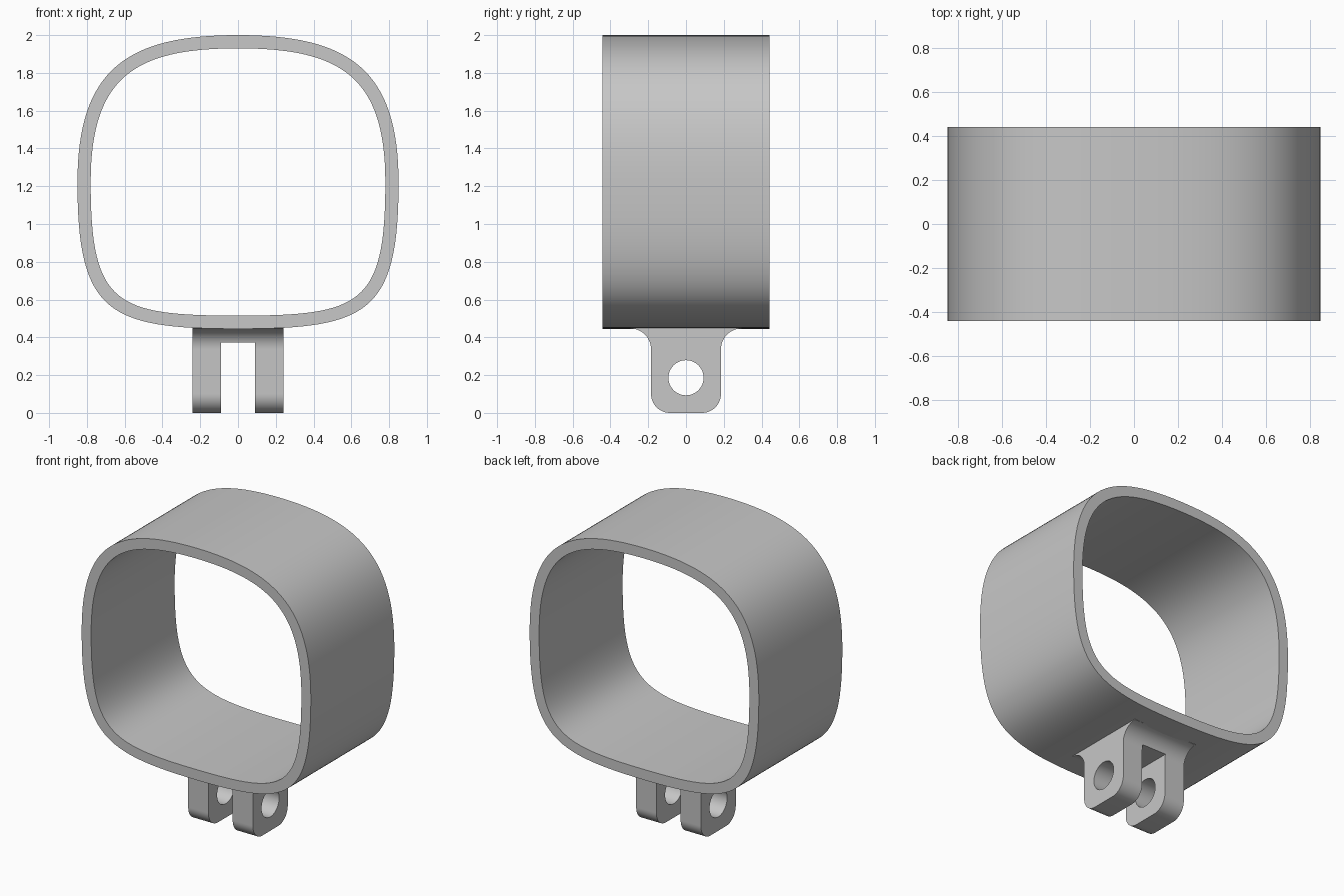
import bpy
from math import sin, cos, pi, radians
from mathutils import Matrix, Vector
from mathutils.geometry import interpolate_bezier

if "Cube" in bpy.data.objects:
    bpy.data.objects.remove(bpy.data.objects["Cube"])

grey = bpy.data.materials.new("plain grey")
grey.use_nodes = True
colour = (0.57, 0.57, 0.57, 1)
grey.diffuse_color = colour
grey.node_tree.nodes["Principled BSDF"].inputs["Base Color"].default_value = colour


def extrude_profile(name, loops, depth, matrix):
    """Fill closed 2D loops (inner ones become holes) and extrude both ways."""
    curve = bpy.data.curves.new(name, "CURVE")
    curve.dimensions = "2D"
    curve.fill_mode = "BOTH"
    curve.extrude = depth / 2
    for loop in loops:
        spline = curve.splines.new("POLY")
        spline.points.add(len(loop) - 1)
        for point, (u, v) in zip(spline.points, loop):
            point.co = (u, v, 0, 1)
        spline.use_cyclic_u = True
    obj = bpy.data.objects.new(name, curve)
    bpy.context.collection.objects.link(obj)
    bpy.ops.object.select_all(action="DESELECT")
    obj.select_set(True)
    bpy.context.view_layer.objects.active = obj
    bpy.ops.object.convert(target="MESH")
    obj = bpy.context.object
    bpy.ops.object.mode_set(mode="EDIT")
    bpy.ops.mesh.select_all(action="SELECT")
    bpy.ops.mesh.remove_doubles(threshold=0.0001)
    bpy.ops.mesh.normals_make_consistent(inside=False)
    bpy.ops.object.mode_set(mode="OBJECT")
    obj.data.transform(matrix)
    obj.data.materials.clear()
    obj.data.materials.append(grey)
    bpy.ops.object.shade_smooth_by_angle(angle=radians(30))


def arc(cx, cy, r, start, end, steps=12):
    angles = [radians(start + (end - start) * i / steps) for i in range(steps + 1)]
    return [(cx + r * cos(a), cy + r * sin(a)) for a in angles]


def mirrored(half):
    """Close a right-hand half profile by reflecting it."""
    return half + [(-u, v) for u, v in reversed(half) if u > 0.0001]


# Rounded band: soft shoulders above, tighter corners below
def band_loop(width, bottom, top, low, high):
    mid = 1.22
    a, b, c = (Vector(p) for p in ((0, bottom), (width, mid), (0, top)))
    lower = interpolate_bezier(a, Vector((low[0], bottom)), Vector((width, low[1])), b, 33)
    upper = interpolate_bezier(b, Vector((width, high[1])), Vector((high[0], top)), c, 33)
    return mirrored([(p.x, p.y) for p in lower[:-1] + upper])


outer = band_loop(0.85, 0.445, 2.0, (0.69, 0.53), (0.585, 1.82))
inner = band_loop(0.78, 0.515, 1.93, (0.65, 0.57), (0.545, 1.78))
front_plane = Matrix.Rotation(pi / 2, 4, "X")
extrude_profile("band", [outer, inner], 0.885, front_plane)

# Mount: side profile with rounded foot and flared root
side_plane = Matrix(((0, 0, 1, 0), (1, 0, 0, 0), (0, 1, 0, 0), (0, 0, 0, 1)))
HALF, FLARE, FOOT, ROOT = 0.185, 0.11, 0.1, 0.447
flare = arc(HALF + FLARE, ROOT - FLARE, FLARE, 180, 90)
cap = [(HALF + FLARE, 0.47)]
foot = arc(HALF - FOOT, FOOT, FOOT, -90, 0)
lug_loop = mirrored(foot + flare + cap)
hole = arc(0, 0.186, 0.093, 0, 352.5, 47)

# Pair of pierced lugs
for side, label in ((1, "left"), (-1, "right")):
    place = Matrix.Translation((side * 0.165, 0, 0)) @ side_plane
    extrude_profile(label + "_lug", [lug_loop, hole], 0.15, place)

# Bridge closing the slot between the lugs
SLOT_TOP = 0.372
bridge_half = [(HALF + 0.006, SLOT_TOP)] + [p for p in flare if p[1] > SLOT_TOP] + cap
extrude_profile("slot_bridge", [mirrored(bridge_half)], 0.18, side_plane)
